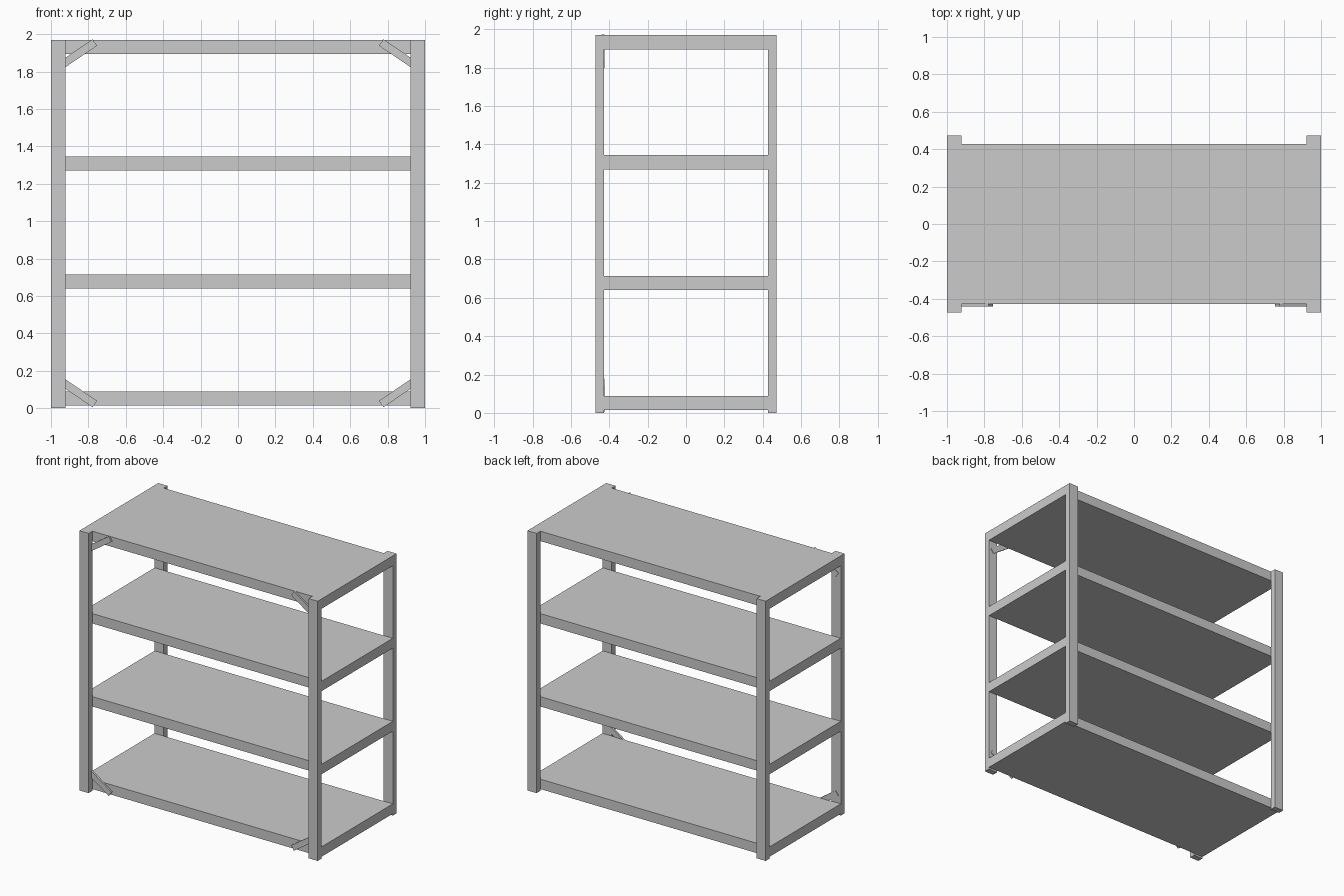
import bpy, bmesh, math
from mathutils import Matrix

if "Cube" in bpy.data.objects:
    bpy.data.objects.remove(bpy.data.objects["Cube"])


def box(name, center, size, tilt=0.0):
    """Box with given centre and size, tilted about the y axis."""
    bm = bmesh.new()
    bmesh.ops.create_cube(bm, size=1.0, matrix=Matrix.Diagonal((*size, 1.0)))
    me = bpy.data.meshes.new(name)
    bm.to_mesh(me)
    bm.free()
    ob = bpy.data.objects.new(name, me)
    ob.location = center
    ob.rotation_euler = (0, tilt, 0)
    bpy.context.collection.objects.link(ob)
    return ob


HEIGHT = 1.97
POST_W, POST_D = 0.077, 0.045
HALF_Y = 0.473
SHELF_T = 0.075

# Corner posts, full height
for sx, side in ((-1, "left"), (1, "right")):
    for sy, end in ((-1, "front"), (1, "back")):
        box(f"{end}_{side}_post",
            (sx * (1 - POST_W / 2), sy * (HALF_Y - POST_D / 2), HEIGHT / 2),
            (POST_W, POST_D, HEIGHT))

# Four shelf slabs held between the front and back posts
for i, top in enumerate((0.089, 0.715, 1.345, HEIGHT)):
    box(f"shelf_{i + 1}", (0, 0, top - SHELF_T / 2),
        (2.0, 2 * (HALF_Y - POST_D), SHELF_T))

# Diagonal braces on the front corners, tucked behind the posts
SLOPE = math.radians(34.2)
for sx, side in ((-1, "left"), (1, "right")):
    for sz, level in ((-1, "lower"), (1, "upper")):
        box(f"{level}_{side}_brace",
            (sx * 0.868, -0.432, 0.989 + sz * 0.897),
            (0.247, 0.016, 0.042), tilt=sx * sz * SLOPE)
